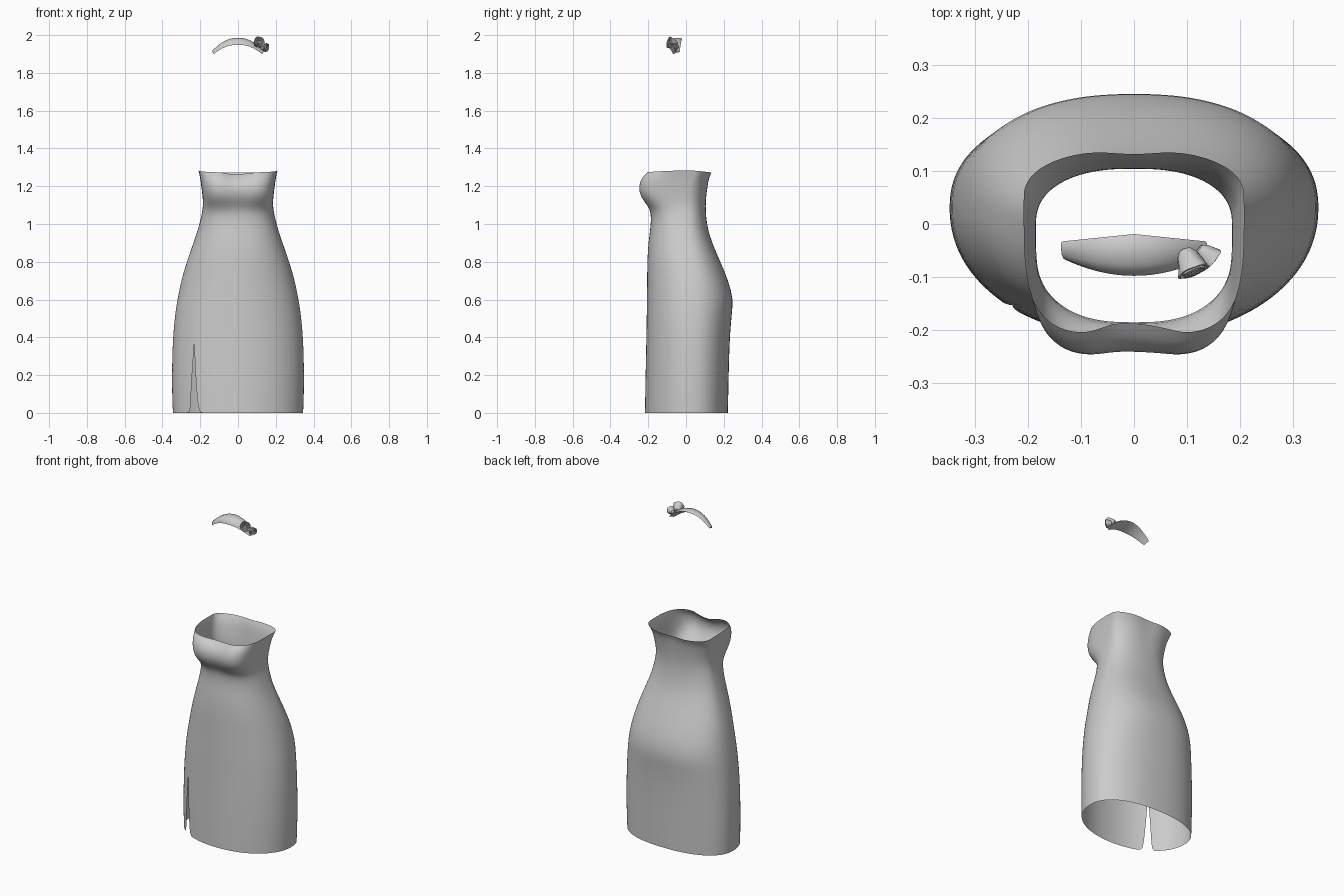
import bpy, bmesh, math
from mathutils import Vector

if "Cube" in bpy.data.objects:
    bpy.data.objects.remove(bpy.data.objects["Cube"])

grey = bpy.data.materials.new("soft grey")
grey.diffuse_color = (0.6, 0.6, 0.6, 1)
grey.use_nodes = True
grey.node_tree.nodes["Principled BSDF"].inputs["Base Color"].default_value = grey.diffuse_color


def finish(name, bm, angle=60, subsurf=0):
    bmesh.ops.remove_doubles(bm, verts=bm.verts, dist=1e-6)
    me = bpy.data.meshes.new(name)
    bm.to_mesh(me)
    bm.free()
    ob = bpy.data.objects.new(name, me)
    bpy.context.collection.objects.link(ob)
    me.materials.append(grey)
    bpy.ops.object.select_all(action='DESELECT')
    ob.select_set(True)
    bpy.context.view_layer.objects.active = ob
    bpy.ops.object.shade_smooth_by_angle(angle=math.radians(angle))
    if subsurf:
        ob.modifiers.new("smooth", 'SUBSURF').levels = subsurf
        ob.modifiers["smooth"].render_levels = subsurf
    return ob


def skin(bm, rows, skip=lambda i, j: False):
    """Join rows of points into a grid of quads."""
    grid = [[bm.verts.new(p) for p in row] for row in rows]
    for i in range(len(grid) - 1):
        for j in range(len(grid[0]) - 1):
            bm.faces.new((grid[i][j], grid[i][j + 1], grid[i + 1][j + 1], grid[i + 1][j]))
    return grid


# Dress: stacked rings (z, half width, front y, back y, centre y, front power, bust dent)
LEVELS = [
    (0.00, .345, -.217, .222, .03, 2.1, 0), (0.10, .349, -.216, .224, .03, 2.1, 0),
    (0.20, .350, -.214, .226, .03, 2.1, 0), (0.35, .347, -.211, .230, .03, 2.1, 0),
    (0.44, .341, -.209, .235, .03, 2.1, 0), (0.53, .332, -.208, .243, .03, 2.1, 0),
    (0.60, .321, -.207, .251, .03, 2.1, 0), (0.70, .301, -.206, .225, .03, 2.1, 0),
    (0.80, .272, -.205, .182, .02, 2.2, 0), (0.90, .236, -.200, .138, .01, 2.3, 0),
    (0.97, .212, -.189, .116, .00, 2.4, 0), (1.04, .194, -.184, .106, .00, 2.6, 0),
    (1.08, .187, -.194, .105, .00, 2.9, .002), (1.11, .185, -.219, .106, .00, 3.3, .006),
    (1.15, .188, -.247, .110, .00, 3.8, .011), (1.19, .193, -.254, .116, .01, 4, .014),
    (1.23, .199, -.247, .123, .02, 4, .020), (1.255, .204, -.230, .131, .04, 4, .027),
    (1.274, .209, -.211, .141, .05, 4, .036),
]
SEG = 72
SLIT = math.radians(-131)       # slit position around the ring
SLIT_TOP, GAP_TOP = 0.53, 0.35


def ring(z, a, yf, yb, cy, n, dent):
    gap = max(0, 1 - z / GAP_TOP) * 0.085
    pts = []
    for k in range(SEG + 1):
        t = SLIT + gap + (2 * math.pi - 2 * gap) * k / SEG
        c, s = math.cos(t), math.sin(t)
        p = 2 / (n if s < 0 else 2.3)
        x = math.copysign(abs(c) ** p, c) * a
        y = cy + (abs(s) ** p * (yb - cy) if s > 0 else -abs(s) ** p * (cy - yf))
        valley = math.exp(-(x / .06) ** 2)
        y += dent * valley if s < 0 else -dent * .25 * valley
        # neckline: raised at the sides, lower in front and at the back
        rise = max(0, (z - 1.19) / .084)
        z2 = z + rise * (.010 * (1 - abs(s)) - (.016 * valley if s < 0 else .002))
        pts.append(Vector((x, y, z2)))
    if z >= SLIT_TOP:
        pts[-1] = pts[0].copy()
    elif gap == 0:              # closed but unjoined seam
        pts[-1] = pts[0] + Vector((.0006, 0, 0))
    return pts


bm = bmesh.new()
skin(bm, [ring(*lv) for lv in LEVELS])
finish("dress", bm, 80, 1)

# Headband: tapered arch with a domed section
bm = bmesh.new()
SECTION = [(1, -.036), (.94, -.020), (.72, -.005), (.4, .001), (.12, 0), (0, -.006),
           (.12, -.012), (.5, -.018), (.85, -.034), (1, -.036)]
rows = []
for k in range(25):
    u = -1 + k / 12
    back, front = -.019 - .014 * abs(u), -.098 + .030 * u * u
    rows.append([(u * (.138 + h * .25), back + (front - back) * f,
                  1.985 - .070 * abs(u) ** 2.1 + h * (1 - .55 * u * u)) for f, h in SECTION])
grid = skin(bm, rows)
for end in (grid[0][:-1], grid[-1][:-1]):
    bm.faces.new(end)
bmesh.ops.remove_doubles(bm, verts=bm.verts, dist=1e-6)
bmesh.ops.recalc_face_normals(bm, faces=bm.faces)
finish("headband", bm, 50)


# Roses: flared cup with nested petal rims (radius, height)
ROSE = [(0, -1.5), (.4, -1.45), (.62, -1.1), (.78, -.6), (.92, -.2), (1, 0), (.88, .02),
        (.72, -.28), (.70, .06), (.60, .08), (.48, -.2), (.46, .1), (.36, .1), (.25, -.12),
        (.2, .1), (0, .12)]


def rose(name, centre, axis, size):
    bm = bmesh.new()
    rot = Vector(axis).to_track_quat('Z', 'Y')
    rows = []
    for r, h in ROSE:
        row = []
        for k in range(25):
            t = 2 * math.pi * (k % 24) / 24
            w = 1 + .05 * math.cos(5 * t + 9 * r)
            row.append(Vector(centre) + rot @ Vector((r * w * math.cos(t), r * w * math.sin(t), h)) * size)
        rows.append(row)
    skin(bm, rows)
    bmesh.ops.remove_doubles(bm, verts=bm.verts, dist=1e-6)
    bmesh.ops.dissolve_degenerate(bm, edges=bm.edges, dist=1e-6)
    bmesh.ops.recalc_face_normals(bm, faces=bm.faces)
    finish(name, bm, 45)


rose("large_rose", (.113, -.090, 1.963), (.35, -.85, .25), .031)
rose("small_rose", (.150, -.068, 1.934), (.75, -.6, -.15), .024)
